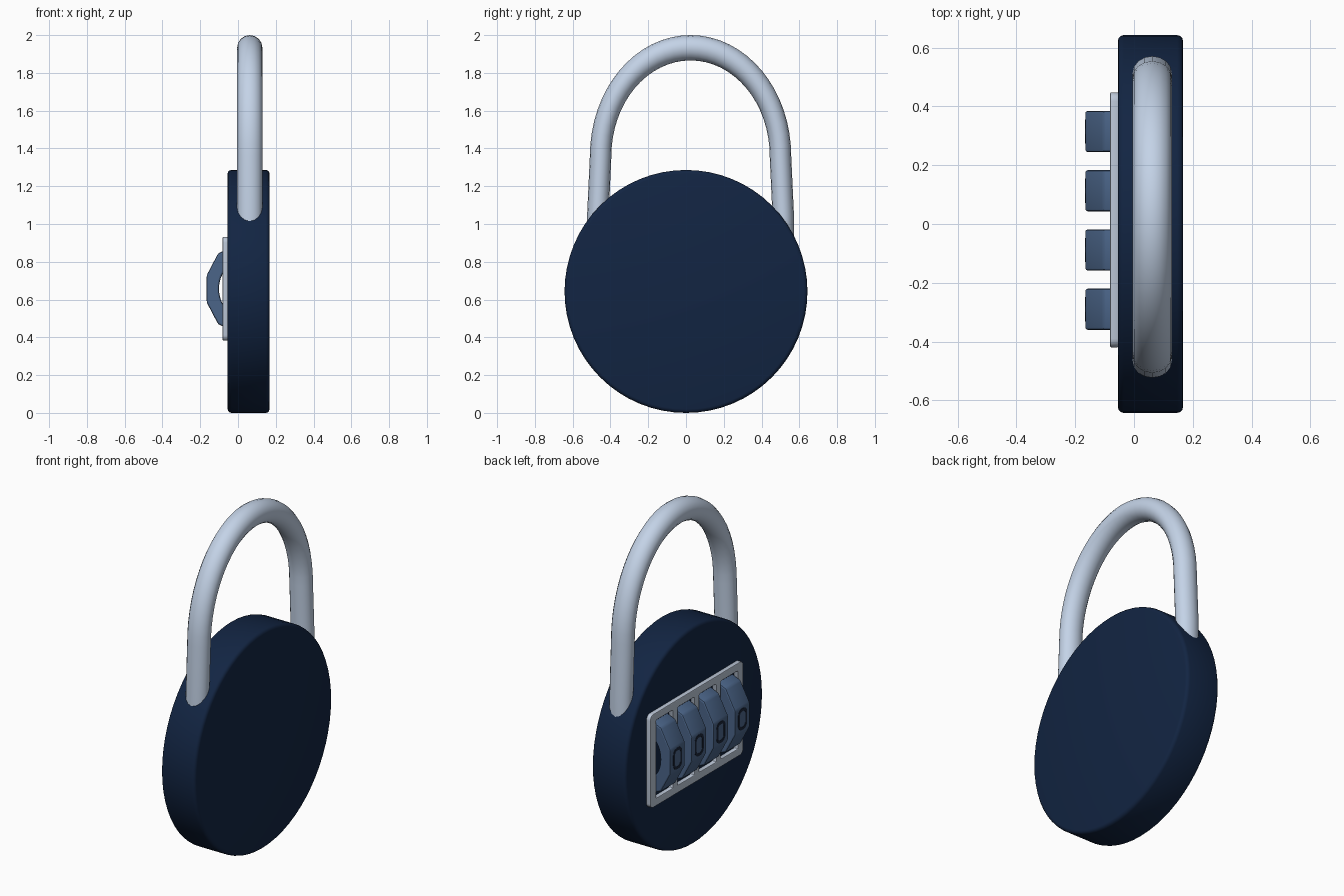
import bpy, bmesh, math
from math import pi, cos, sin

if "Cube" in bpy.data.objects:
    bpy.data.objects.remove(bpy.data.objects["Cube"])


def material(name, rgb):
    m = bpy.data.materials.new(name)
    m.diffuse_color = (*rgb, 1)
    m.use_nodes = True
    m.node_tree.nodes["Principled BSDF"].inputs["Base Color"].default_value = m.diffuse_color
    return m


NAVY = material("navy", (0.006, 0.018, 0.055))
BLUE = material("blue", (0.07, 0.13, 0.25))
DARK = material("dark", (0.01, 0.018, 0.04))
STEEL = material("steel", (0.55, 0.65, 0.8))
SILVER = material("silver", (0.5, 0.57, 0.68))


def finish(obj, mat, bevel=0, segments=2, angle=32):
    """Apply bevel, material and angle-based smoothing."""
    bpy.ops.object.select_all(action='DESELECT')
    obj.select_set(True)
    bpy.context.view_layer.objects.active = obj
    if obj.type == 'CURVE':
        bpy.ops.object.convert(target='MESH')
        obj = bpy.context.object
    if bevel:
        b = obj.modifiers.new("bevel", 'BEVEL')
        b.width, b.segments = bevel, segments
        b.limit_method, b.angle_limit = 'ANGLE', math.radians(22)
        bpy.ops.object.modifier_apply(modifier="bevel")
    obj.data.materials.clear()
    obj.data.materials.append(mat)
    bpy.ops.object.shade_smooth_by_angle(angle=math.radians(angle))
    return obj


def rounded_rect(cy, cz, hw, hh, r, n=5):
    pts = []
    for k, (sy, sz) in enumerate([(1, 1), (-1, 1), (-1, -1), (1, -1)]):
        for i in range(n + 1):
            a = (k + i / n) * pi / 2
            pts.append((cy + sy * (hw - r) + r * cos(a), cz + sz * (hh - r) + r * sin(a)))
    return pts


def cutout_slab(name, loops, x0, x1, mat, bevel):
    """Flat outline with holes, drawn in the YZ plane and extruded along x."""
    cu = bpy.data.curves.new(name, 'CURVE')
    cu.dimensions, cu.fill_mode = '2D', 'BOTH'
    cu.extrude = (x1 - x0) / 2 - bevel
    cu.bevel_depth, cu.bevel_resolution = bevel, 1
    cu.offset = -bevel
    for loop in loops:
        s = cu.splines.new('POLY')
        s.points.add(len(loop) - 1)
        for p, (y, z) in zip(s.points, loop):
            p.co = (y, z, 0, 1)
        s.use_cyclic_u = True
    ob = bpy.data.objects.new(name, cu)
    bpy.context.collection.objects.link(ob)
    ob.location.x = (x0 + x1) / 2
    ob.rotation_euler = (pi / 2, 0, pi / 2)
    return finish(ob, mat)


# Round body
bpy.ops.mesh.primitive_cylinder_add(vertices=64, radius=0.643, depth=0.222,
                                    location=(0.056, 0, 0.643), rotation=(0, pi / 2, 0))
body = bpy.context.object
body.name = "lock_body"
finish(body, NAVY, 0.02, 3)

# Shackle: round tube along an arch, squeezed a little in y
SQUEEZE = 0.85
path = [(-0.577, 0.8), (-0.577, 1.05)]
path += [(-0.56 * cos(pi * i / 32), 1.36 + 0.573 * sin(pi * i / 32)) for i in range(33)]
path += [(0.577, 1.05), (0.577, 0.8)]
cu = bpy.data.curves.new("shackle", 'CURVE')
cu.dimensions = '3D'
cu.bevel_depth, cu.bevel_resolution, cu.use_fill_caps = 0.067, 6, True
s = cu.splines.new('POLY')
s.points.add(len(path) - 1)
for p, (y, z) in zip(s.points, path):
    p.co = (0, y, z, 1)
shackle = bpy.data.objects.new("shackle", cu)
bpy.context.collection.objects.link(shackle)
shackle.location = (0.062, 0.024, 0)
shackle.scale.y = SQUEEZE
finish(shackle, STEEL)

# Dial plate with four windows
WHEELS = [0.315 - 0.2017 * i for i in range(4)]
ZC = 0.657
loops = [rounded_rect(0.014, ZC, 0.434, 0.275, 0.03)]
loops += [rounded_rect(y, ZC, 0.079, 0.23, 0.008, 2) for y in WHEELS]
cutout_slab("dial_plate", loops, -0.081, -0.053, SILVER, 0.004)


def wheel(name, y):
    """Flattened ten-sided ring with a round bore, flat side facing -x."""
    R, r, hw, n, flat = 0.232, 0.13, 0.07, 4, 0.72
    bm = bmesh.new()
    ring = lambda rad, cnt, yy: [bm.verts.new((flat * rad * cos(pi / 10 + 2 * pi * i / cnt), yy,
                                               rad * sin(pi / 10 + 2 * pi * i / cnt)))
                                 for i in range(cnt)]
    outer = [ring(R, 10, -hw), ring(R, 10, hw)]
    inner = [ring(r, 10 * n, -hw), ring(r, 10 * n, hw)]
    for o, c in zip(outer, inner):
        for i in range(10):
            bm.faces.new([o[i], o[(i + 1) % 10]] +
                         [c[(i * n + k) % (10 * n)] for k in range(n, -1, -1)])
    for a, b in (outer, inner):
        for i in range(len(a)):
            j = (i + 1) % len(a)
            bm.faces.new((a[i], a[j], b[j], b[i]))
    bmesh.ops.recalc_face_normals(bm, faces=bm.faces)
    me = bpy.data.meshes.new(name)
    bm.to_mesh(me)
    bm.free()
    ob = bpy.data.objects.new(name, me)
    bpy.context.collection.objects.link(ob)
    ob.location = (-0.007, y, ZC)
    finish(ob, BLUE, 0.009, 2, 20)


# Number wheels, each with an oval marking on its front facet
for i, y in enumerate(WHEELS):
    wheel(f"wheel_{i + 1}", y)
    cutout_slab(f"wheel_mark_{i + 1}",
                [rounded_rect(y, ZC, 0.041, 0.063, 0.034), rounded_rect(y, ZC, 0.026, 0.046, 0.02)],
                -0.1675, -0.163, DARK, 0.0005)
